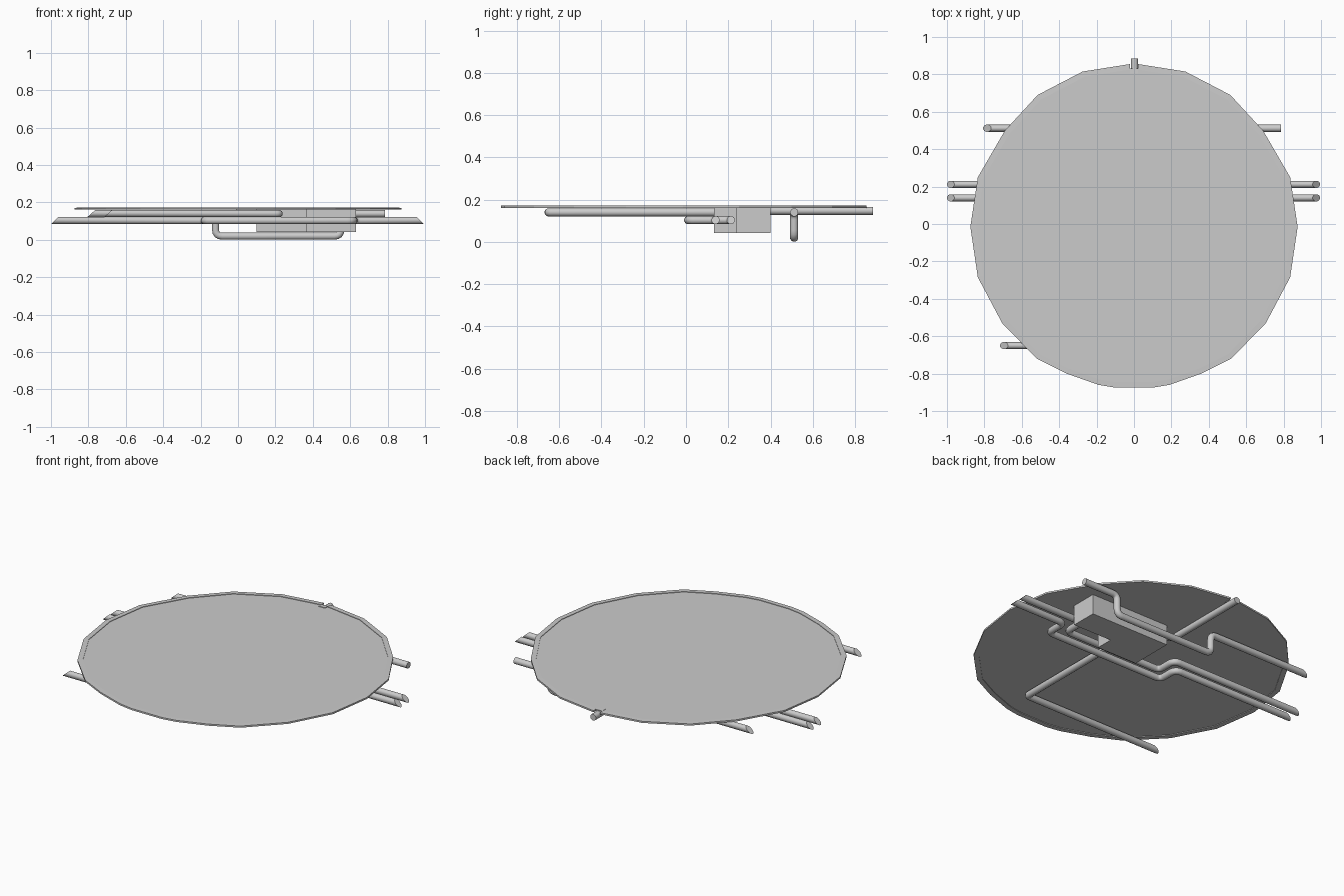
import bpy, bmesh, math
from mathutils import Vector

if "Cube" in bpy.data.objects:
    bpy.data.objects.remove(bpy.data.objects["Cube"])

R = 0.0195   # pipe radius
SIDES = 12


def make_object(name, bm):
    bmesh.ops.recalc_face_normals(bm, faces=bm.faces)
    me = bpy.data.meshes.new(name)
    bm.to_mesh(me)
    bm.free()
    ob = bpy.data.objects.new(name, me)
    bpy.context.collection.objects.link(ob)
    return ob


def prism(name, outline, z0, z1):
    bm = bmesh.new()
    lo = [bm.verts.new((x, y, z0)) for x, y in outline]
    hi = [bm.verts.new((x, y, z1)) for x, y in outline]
    n = len(outline)
    bm.faces.new(lo)
    bm.faces.new(hi)
    for i in range(n):
        j = (i + 1) % n
        bm.faces.new((lo[i], lo[j], hi[j], hi[i]))
    return make_object(name, bm)


def rounded(path, r, seg=4):
    """Replace each inner corner of a path with a short curve."""
    pts = [Vector(p) for p in path]
    out = [pts[0]]
    for a, b, c in zip(pts, pts[1:], pts[2:]):
        p, q = b + (a - b).normalized() * r, b + (c - b).normalized() * r
        for k in range(seg + 1):
            t = k / seg
            out.append(p * (1 - t) ** 2 + b * 2 * t * (1 - t) + q * t * t)
    return out + [pts[-1]]


def pipe(name, path, bend=0.035, cut_start=0, cut_end=0):
    """Sweep a round section; cut_* slants an x-facing end so its underside is longer."""
    pts = rounded(path, bend)
    bm = bmesh.new()
    rings = []
    n = len(pts)
    t_old = (pts[1] - pts[0]).normalized()
    side = t_old.cross(Vector((0, 0, 1))).normalized()
    for i, p in enumerate(pts):
        t = (pts[min(i + 1, n - 1)] - pts[max(i - 1, 0)]).normalized()
        side = t_old.rotation_difference(t) @ side
        t_old = t
        up = t.cross(side)
        cut = cut_start if i == 0 else -cut_end if i == n - 1 else 0
        ring = []
        for k in range(SIDES):
            a = math.tau * (k + 0.5) / SIDES
            o = (side * math.cos(a) + up * math.sin(a)) * R
            ring.append(bm.verts.new(p + o + t * cut * o.z / R))
        rings.append(ring)
    for u, v in zip(rings, rings[1:]):
        for k in range(SIDES):
            m = (k + 1) % SIDES
            bm.faces.new((u[k], u[m], v[m], v[k])).smooth = True
    caps = [bm.faces.new(rings[0]), bm.faces.new(rings[-1])]
    bmesh.ops.recalc_face_normals(bm, faces=bm.faces)
    for e in {e for f in caps for e in f.edges}:
        e.smooth = False
    return make_object(name, bm)


# Hatch plate: faceted disc with a thin raised rim and a notch at the back
half = [(0.1, -0.875), (0.19, -0.86), (0.36, -0.80), (0.52, -0.72), (0.705, -0.53),
        (0.835, -0.285), (0.875, -0.015), (0.835, 0.25), (0.69, 0.5), (0.515, 0.69),
        (0.275, 0.815), (0.022, 0.855), (0.022, 0.832)]
outer = half + [(-x, y) for x, y in reversed(half)]
inner = [(x * 0.966, (y + 0.01) * 0.966 - 0.01) for x, y in outer]
bm = bmesh.new()
loops = [[bm.verts.new((x, y, z)) for x, y in o] for o, z in
         ((inner, 0.165), (inner, 0.161), (outer, 0.161),
          (outer, 0.171), (inner, 0.172), (inner, 0.169))]
bm.faces.new(loops[0])
bm.faces.new(loops[-1])
for a, b in zip(loops, loops[1:]):
    for i in range(len(a)):
        j = (i + 1) % len(a)
        bm.faces.new((a[i], a[j], b[j], b[i]))
make_object("round_plate", bm)

# L-shaped junction box hanging beneath the plate
prism("junction_box", [(0.1, 0.133), (0.37, 0.133), (0.37, 0.24),
                       (0.63, 0.24), (0.63, 0.40), (0.1, 0.40)], 0.043, 0.166)

# Pair of pipes that jog around the box, ends cut on a slant
for name, y, x0, x1 in (("front_pipe", 0.14, -0.18, 0.62), ("rear_pipe", 0.212, -0.11, 0.55)):
    z, low = 0.103, y - 0.13
    pipe(name, [(-0.98, y, z), (x0, y, z), (x0, low, z), (x1, low, z), (x1, y, z), (0.975, y, z)],
         cut_start=0.02, cut_end=0.02)

# Pipe that dips to the lowest level behind the box
pipe("dipped_pipe", [(-0.785, 0.512, 0.14), (-0.12, 0.512, 0.14), (-0.12, 0.512, 0.0197),
                     (0.55, 0.512, 0.0197), (0.55, 0.512, 0.14), (0.785, 0.512, 0.14)],
     cut_start=0.022)

# Elbow pipe from the front left into the box
pipe("elbow_pipe", [(-0.695, -0.65, 0.14), (0.22, -0.65, 0.14), (0.22, 0.15, 0.14)],
     bend=0.02, cut_start=0.022)

# Short pipe from the back edge into the side of the box
pipe("back_pipe", [(0.003, 0.885, 0.147), (0.003, 0.33, 0.147), (0.12, 0.33, 0.147)])
